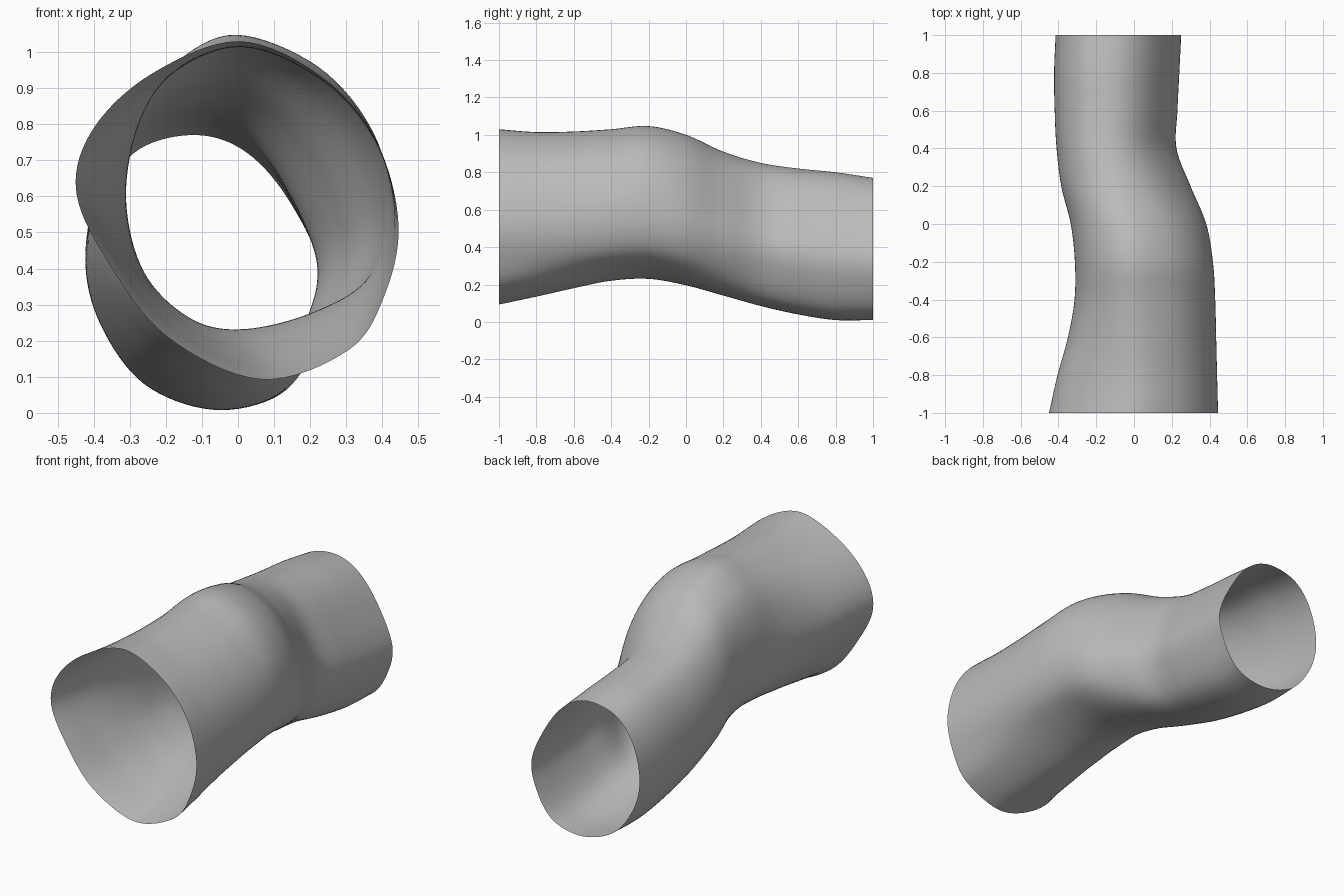
import bpy
import bmesh
from mathutils import Vector

cube = bpy.data.objects.get("Cube")
if cube:
    bpy.data.objects.remove(cube, do_unlink=True)

# Extents of the tube at evenly spaced stations from front to back, in hundredths
left_edge = [-45, -40.5, -35, -31.5, -31.3, -33.5, -38.5, -41, -42, -42.3, -41.5]
right_edge = [44.5, 44, 43.5, 43, 41.8, 38.3, 30, 22.5, 23, 24, 25]
bottom_edge = [9.3, 13.5, 18, 22, 23, 19.5, 14, 8.5, 4, 1, 1]
top_edge = [103, 101.5, 101.8, 103, 104.7, 100, 91, 85, 82, 80, 77]

# Cross-section outlines (x, z), counter-clockwise from the right side
front_shape = [(44, 52), (38, 75), (23, 93), (0, 103), (-24, 94), (-40, 79),
               (-45, 62), (-37, 43), (-20, 21), (6, 9), (30, 17), (40, 32)]
middle_shape = [(43, 56), (38, 78), (23, 96), (0, 105), (-17, 97), (-27, 82),
                (-31, 60), (-26, 39), (-13, 26), (2, 23), (22, 28), (38, 38)]
back_shape = [(25, 36), (15, 58), (3, 72), (-11, 77), (-27, 73), (-37, 60),
              (-41, 41), (-37, 24), (-25, 8), (-6, 1), (12, 5), (22, 19)]
SUB = 8        # points between two outline points
RINGS = 80     # rings along the tube


def spline(a, b, c, d, t):
    """Catmull-Rom value between b and c."""
    return b + (c - a) * (0.5 * t) + (a * 2 - b * 5 + c * 4 - d) * (0.5 * t * t) \
        + (b * 3 - a - c * 3 + d) * (0.5 * t ** 3)


def sample(values, u):
    """Smooth value at u in 0..1 along an open list."""
    last = len(values) - 1
    pos = u * last
    i = min(int(pos), last - 1)
    first = values[i - 1] if i else 2 * values[0] - values[1]
    end = values[i + 2] if i + 2 <= last else 2 * values[last] - values[last - 1]
    return spline(first, values[i], values[i + 1], end, pos - i) / 100


def outline(points):
    """Smooth closed outline scaled to a unit box."""
    pts = [Vector(p) for p in points]
    n = len(pts)
    loop = [spline(pts[i - 1], pts[i], pts[(i + 1) % n], pts[(i + 2) % n], k / SUB)
            for i in range(n) for k in range(SUB)]
    xs, zs = [p.x for p in loop], [p.y for p in loop]
    return [Vector(((p.x - min(xs)) / (max(xs) - min(xs)),
                    (p.y - min(zs)) / (max(zs) - min(zs)))) for p in loop]


def ease(t):
    t = max(0, min(1, t))
    return t * t * (3 - 2 * t)


# Bent tube, open at both ends
front, middle, back = map(outline, (front_shape, middle_shape, back_shape))
bm = bmesh.new()
rings = []
for r in range(RINGS + 1):
    u = r / RINGS
    y = 2 * u - 1
    to_middle, to_back = ease((y + 1) / 0.7), ease((y + 0.3) / 0.8)
    x0, x1 = sample(left_edge, u), sample(right_edge, u)
    z0, z1 = sample(bottom_edge, u), sample(top_edge, u)
    ring = []
    for f, m, b in zip(front, middle, back):
        p = f.lerp(m, to_middle).lerp(b, to_back)
        ring.append(bm.verts.new((x0 + p.x * (x1 - x0), y, z0 + p.y * (z1 - z0))))
    rings.append(ring)
for near, far in zip(rings, rings[1:]):
    for i in range(len(near)):
        j = i - 1
        bm.faces.new((near[j], near[i], far[i], far[j])).smooth = True
bmesh.ops.recalc_face_normals(bm, faces=bm.faces)
if sum(f.normal.dot(f.calc_center_median() - Vector((0, 0, 0.5))) for f in bm.faces) < 0:
    bmesh.ops.reverse_faces(bm, faces=bm.faces)
mesh = bpy.data.meshes.new("bent_tube")
bm.to_mesh(mesh)
bm.free()
tube = bpy.data.objects.new("bent_tube", mesh)
bpy.context.collection.objects.link(tube)

# Plain grey surface
grey = bpy.data.materials.new("plain_grey")
grey.use_nodes = True
colour = (0.5, 0.5, 0.5, 1)
grey.diffuse_color = colour
grey.node_tree.nodes["Principled BSDF"].inputs["Base Color"].default_value = colour
mesh.materials.append(grey)
